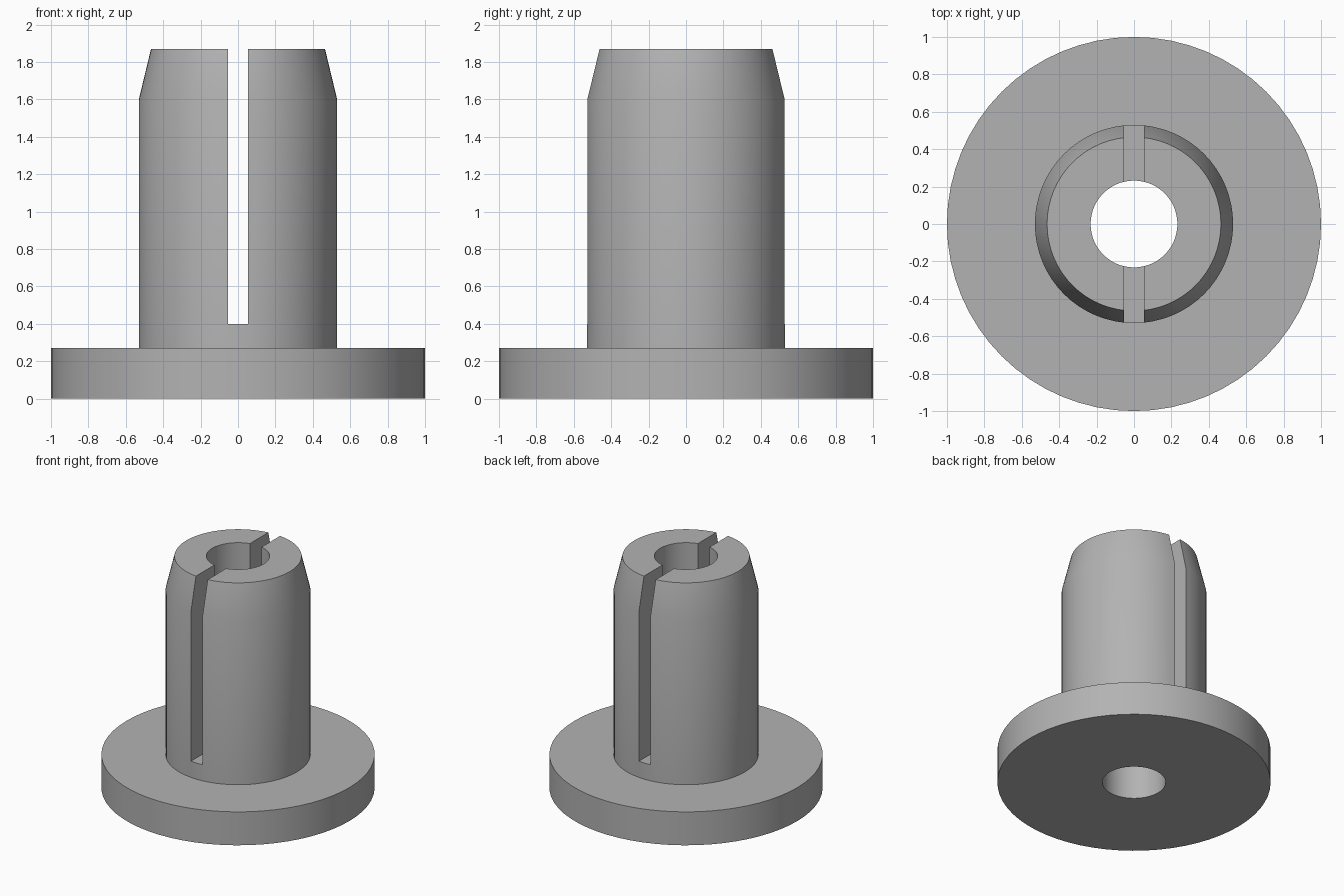
import bpy
import bmesh
from math import tau, radians
from mathutils import Matrix, Vector

cube = bpy.data.objects.get("Cube")
if cube:
    bpy.data.objects.remove(cube, do_unlink=True)

SEGMENTS = 64
BORE, SHAFT, TIP, FLANGE = 0.232, 0.53, 0.465, 1.0
FLANGE_TOP, SLOT_FLOOR, TAPER_START, TOP = 0.27, 0.4, 1.6, 1.87
SLOT_WIDTH = 0.105

grey = bpy.data.materials.new("plain_grey")
grey.use_nodes = True
colour = (0.45, 0.45, 0.45, 1)
grey.diffuse_color = colour
grey.node_tree.nodes["Principled BSDF"].inputs["Base Color"].default_value = colour


def add_object(name, bm):
    bmesh.ops.recalc_face_normals(bm, faces=bm.faces)
    mesh = bpy.data.meshes.new(name)
    bm.to_mesh(mesh)
    bm.free()
    mesh.materials.append(grey)
    obj = bpy.data.objects.new(name, mesh)
    bpy.context.collection.objects.link(obj)
    return obj


# Flanged bushing: closed half-section revolved around the vertical axis
profile = [(BORE, 0), (FLANGE, 0), (FLANGE, FLANGE_TOP), (SHAFT, FLANGE_TOP),
           (SHAFT, TAPER_START), (TIP, TOP), (BORE, TOP)]
bm = bmesh.new()
ring = [bm.verts.new((r, 0, z)) for r, z in profile]
edges = [bm.edges.new((a, b)) for a, b in zip(ring, ring[1:] + ring[:1])]
bmesh.ops.spin(bm, geom=ring + edges, cent=(0, 0, 0), axis=(0, 0, 1),
               angle=tau, steps=SEGMENTS, use_merge=True)
bmesh.ops.remove_doubles(bm, verts=bm.verts, dist=0.0001)
bushing = add_object("slotted_bushing", bm)

# Slot cutter running front to back through the shaft
bm = bmesh.new()
height = TOP + 0.2 - SLOT_FLOOR
bmesh.ops.create_cube(bm, size=1, matrix=Matrix.LocRotScale(
    Vector((0, 0, SLOT_FLOOR + height / 2)), None, Vector((SLOT_WIDTH, 3, height))))
cutter = add_object("slot_cutter", bm)
cutter.hide_render = True

# Cut the slot, then smooth the round walls and keep the rims sharp
bpy.ops.object.select_all(action="DESELECT")
bushing.select_set(True)
bpy.context.view_layer.objects.active = bushing
cut = bushing.modifiers.new("slot", "BOOLEAN")
cut.operation = "DIFFERENCE"
cut.solver = "EXACT"
cut.object = cutter
bpy.ops.object.modifier_apply(modifier=cut.name)
bpy.data.objects.remove(cutter, do_unlink=True)
bpy.ops.object.shade_smooth_by_angle(angle=radians(30))
